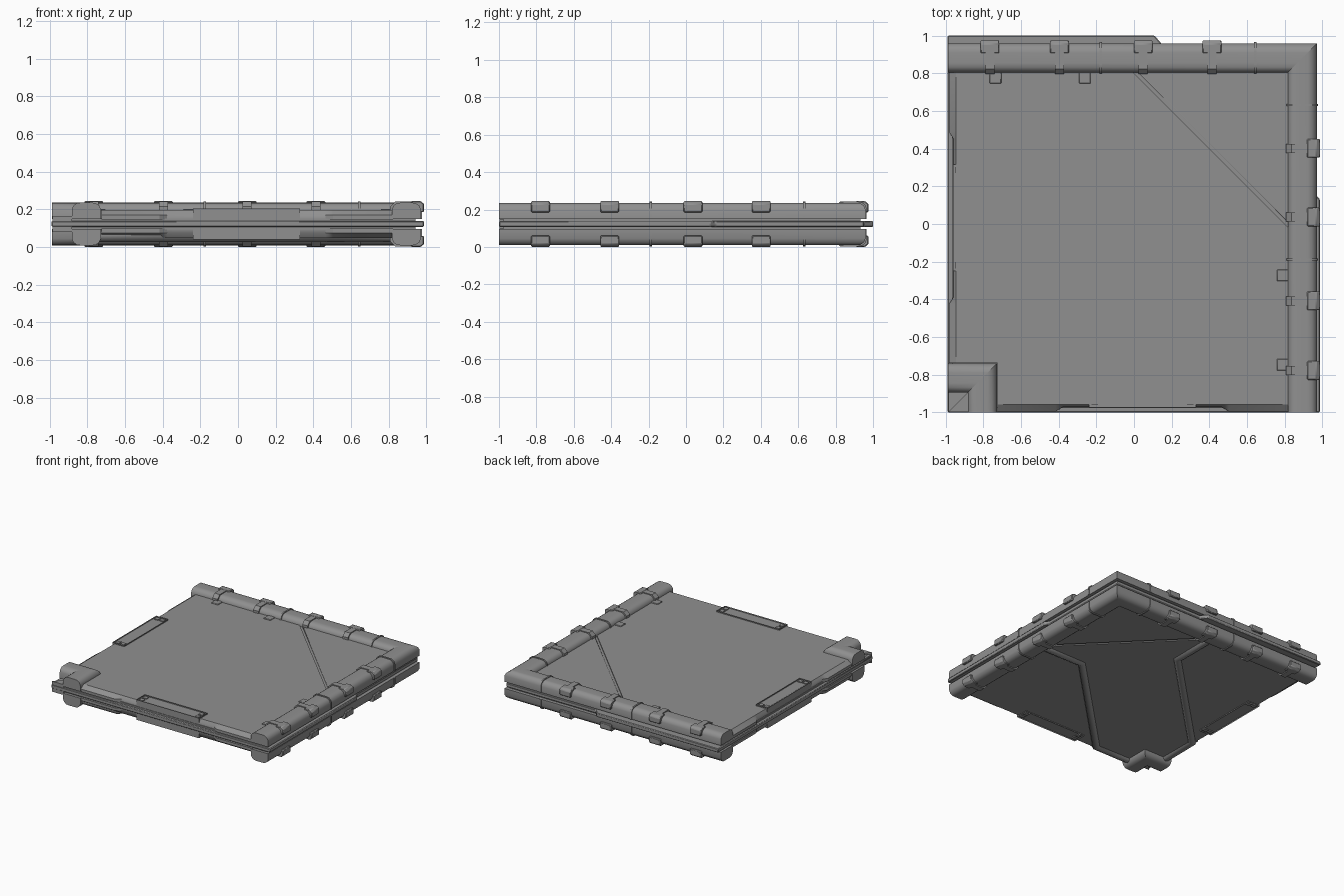
import bpy, bmesh, math
from mathutils import Matrix, Vector

if "Cube" in bpy.data.objects:
    bpy.data.objects.remove(bpy.data.objects["Cube"])

MID = 0.1225  # the tile is mirrored above and below this height
FLOOR = 0.196  # walking surface
CENTRE = Vector((0.004, -0.008, 0))  # where the diagonal mirror line passes
SWAP = Matrix(((0, 1, 0, 0), (1, 0, 0, 0), (0, 0, 1, 0), (0, 0, 0, 1)))
FLIP = Matrix.Translation((0, 0, 2 * MID)) @ Matrix.Diagonal((1, 1, -1, 1))

grey = bpy.data.materials.new("panel_grey")
grey.use_nodes = True
COLOR = (0.28, 0.28, 0.28, 1)
grey.diffuse_color = COLOR
grey.node_tree.nodes["Principled BSDF"].inputs["Base Color"].default_value = COLOR


def solid(bm, *outlines):
    """Stack matching outlines into a closed solid and return its last face."""
    rings = [[bm.verts.new(p) for p in outline] for outline in outlines]
    bm.faces.new(rings[0])
    top = bm.faces.new(rings[-1])
    for a, b in zip(rings, rings[1:]):
        for i in range(len(a)):
            j = (i + 1) % len(a)
            bm.faces.new((a[i], a[j], b[j], b[i]))
    return top


def plate(bm, outline, z0, z1):
    return solid(bm, [(x, y, z0) for x, y in outline], [(x, y, z1) for x, y in outline])


def box(bm, x0, x1, y0, y1, z0, z1):
    return plate(bm, [(x0, y0), (x1, y0), (x1, y1), (x0, y1)], z0, z1)


def slice_x(bm, profile, x0, x1):
    solid(bm, [(x0, d, z) for d, z in profile], [(x1, d, z) for d, z in profile])


def finish(name, bm, swap=False, flip=False, bevel=0, angle=32):
    """Repeat across the diagonal and below, then make the object."""
    for use, matrix in ((swap, SWAP), (flip, FLIP)):
        if use:
            copy = bmesh.ops.duplicate(bm, geom=bm.verts[:] + bm.edges[:] + bm.faces[:])
            verts = [g for g in copy["geom"] if isinstance(g, bmesh.types.BMVert)]
            bmesh.ops.transform(bm, matrix=matrix, verts=verts)
    bmesh.ops.recalc_face_normals(bm, faces=bm.faces)
    mesh = bpy.data.meshes.new(name)
    bm.to_mesh(mesh)
    bm.free()
    obj = bpy.data.objects.new(name, mesh)
    obj.location = CENTRE
    bpy.context.collection.objects.link(obj)
    mesh.materials.append(grey)
    if bevel:
        mod = obj.modifiers.new("edge_bevel", "BEVEL")
        mod.width, mod.segments, mod.limit_method = bevel, 1, "ANGLE"
    bpy.ops.object.select_all(action="DESELECT")
    obj.select_set(True)
    bpy.context.view_layer.objects.active = obj
    bpy.ops.object.shade_smooth_by_angle(angle=math.radians(angle))


# Rail cross-section with rounded shoulders: (distance across, height)
def rail_profile(grow=0.0):
    lo, hi, top = 0.813 - grow, 0.968 + grow, 0.236 + grow
    return [(lo, 0.15), (lo, top - 0.036), (lo + 0.009, top - 0.016), (lo + 0.028, top - 0.002),
            (lo + 0.05, top), (hi - 0.05, top), (hi - 0.028, top - 0.002),
            (hi - 0.009, top - 0.016), (hi, top - 0.036), (hi, 0.15)]


# Core slab with the locking flange on the back and left edges
bm = bmesh.new()
plate(bm, [(-0.994, -0.992), (0.984, -0.992), (0.984, 0.138), (0.96, 0.165), (0.96, 0.96),
           (0.147, 0.96), (0.106, 1.008), (-0.994, 1.008)], 0.107, 0.139)
finish("core_slab", bm, bevel=0.005)

bm = bmesh.new()
box(bm, -0.97, 0.94, -0.97, 0.94, MID - 0.029, MID + 0.029)
finish("core_filler", bm)

# Main floor panel: notched open edges that slope down to a thin lip
half = [(-0.73, -0.73), (-0.73, -0.988), (-0.42, -0.988), (-0.38, -0.963), (0.46, -0.963),
        (0.5, -0.988), (0.82, -0.988), (0.82, -0.015)]
outline = half + [(y, x) for x, y in reversed(half[1:])]
crest = [(max(x, -0.95), max(y, -0.95)) for x, y in outline]
bm = bmesh.new()
solid(bm, [(x, y, 0.147) for x, y in outline], [(x, y, 0.17) for x, y in outline],
      [(x, y, FLOOR) for x, y in crest])
finish("main_floor_panel", bm, flip=True)

# Triangular corner panel
bm = bmesh.new()
plate(bm, [(0.82, 0.01), (0.82, 0.82), (0.01, 0.82)], 0.147, FLOOR)
finish("corner_floor_panel", bm, flip=True, bevel=0.004)

# Seam strip between the two floor panels
bm = bmesh.new()
plate(bm, [(0.82, -0.016), (0.82, 0.011), (0.011, 0.82), (-0.016, 0.82)], 0.147, FLOOR - 0.008)
finish("floor_seam", bm, flip=True)

# Edge rails and the small inside-corner rails, both mitred on the diagonal
for name, shift in (("edge_rail", 0.0), ("corner_rail", -1.7)):
    bm = bmesh.new()
    profile = [(d + shift, z) for d, z in rail_profile()]
    solid(bm, [(-0.992, d, z) for d, z in profile], [(d, d, z) for d, z in profile])
    finish(name, bm, swap=True, flip=True, angle=40)

# Low step and corner wedge outside the inside-corner rail
bm = bmesh.new()
box(bm, -0.99, -0.885, -0.99, -0.885, 0.13, 0.15)
plate(bm, [(-0.99, -0.99), (-0.885, -0.99), (-0.885, -0.885)], 0.15, 0.165)
finish("corner_step", bm, flip=True)

# Collars where rail sections meet
bm = bmesh.new()
for x in (-0.18, 0.64):
    slice_x(bm, rail_profile(0.006), x - 0.006, x + 0.006)
finish("rail_collar", bm, swap=True, flip=True)

# Clips: outer cap plus a strap running down to the floor
cap = [(0.915, 0.2), (0.915, 0.245), (0.965, 0.245), (0.984, 0.23), (0.984, 0.185), (0.94, 0.185)]
strap = [(0.804, 0.18), (0.804, 0.215), (0.832, 0.243), (0.92, 0.243), (0.92, 0.18)]
caps, straps = bmesh.new(), bmesh.new()
for x in (-0.77, -0.4, 0.045, 0.41):
    slice_x(caps, cap, x - 0.05, x + 0.05)
    slice_x(straps, strap, x - 0.024, x + 0.024)
finish("clip_cap", caps, swap=True, flip=True, bevel=0.005)
finish("clip_strap", straps, swap=True, flip=True)

# Tabs holding the floor against the rails
bm = bmesh.new()
for x in (-0.74, -0.265):
    box(bm, x - 0.031, x + 0.031, 0.755, 0.83, 0.17, FLOOR + 0.006)
finish("floor_tab", bm, swap=True, bevel=0.003)

# Access hatches near the two open edges, with inset lids and corner bolts
bm = bmesh.new()
lid = box(bm, -0.242, 0.325, -0.966, -0.858, 0.147, FLOOR + 0.009)
bmesh.ops.inset_individual(bm, faces=[lid], thickness=0.009)
bmesh.ops.translate(bm, verts=lid.verts, vec=Vector((0, 0, -0.01)))
for x in (-0.212, 0.295):
    for y in (-0.936, -0.888):
        box(bm, x - 0.017, x + 0.017, y - 0.017, y + 0.017, 0.17, FLOOR + 0.007)
finish("edge_hatch", bm, swap=True, flip=True)

# Conduits under the floor, from the edge rails to the inside corner
path = [(0.83, -0.05), (0.46, -0.05), (-0.43, -0.94), (-0.76, -0.94)]
for side, points in (("front", path), ("side", [(y, x) for x, y in path])):
    curve = bpy.data.curves.new("conduit_" + side, "CURVE")
    curve.dimensions = "3D"
    curve.bevel_depth, curve.bevel_resolution = 0.036, 2
    spline = curve.splines.new("POLY")
    spline.points.add(len(points) - 1)
    for point, (x, y) in zip(spline.points, points):
        point.co = (x, y, 0.064, 1)
    curve.materials.append(grey)
    conduit = bpy.data.objects.new("conduit_" + side, curve)
    conduit.location = CENTRE
    bpy.context.collection.objects.link(conduit)
